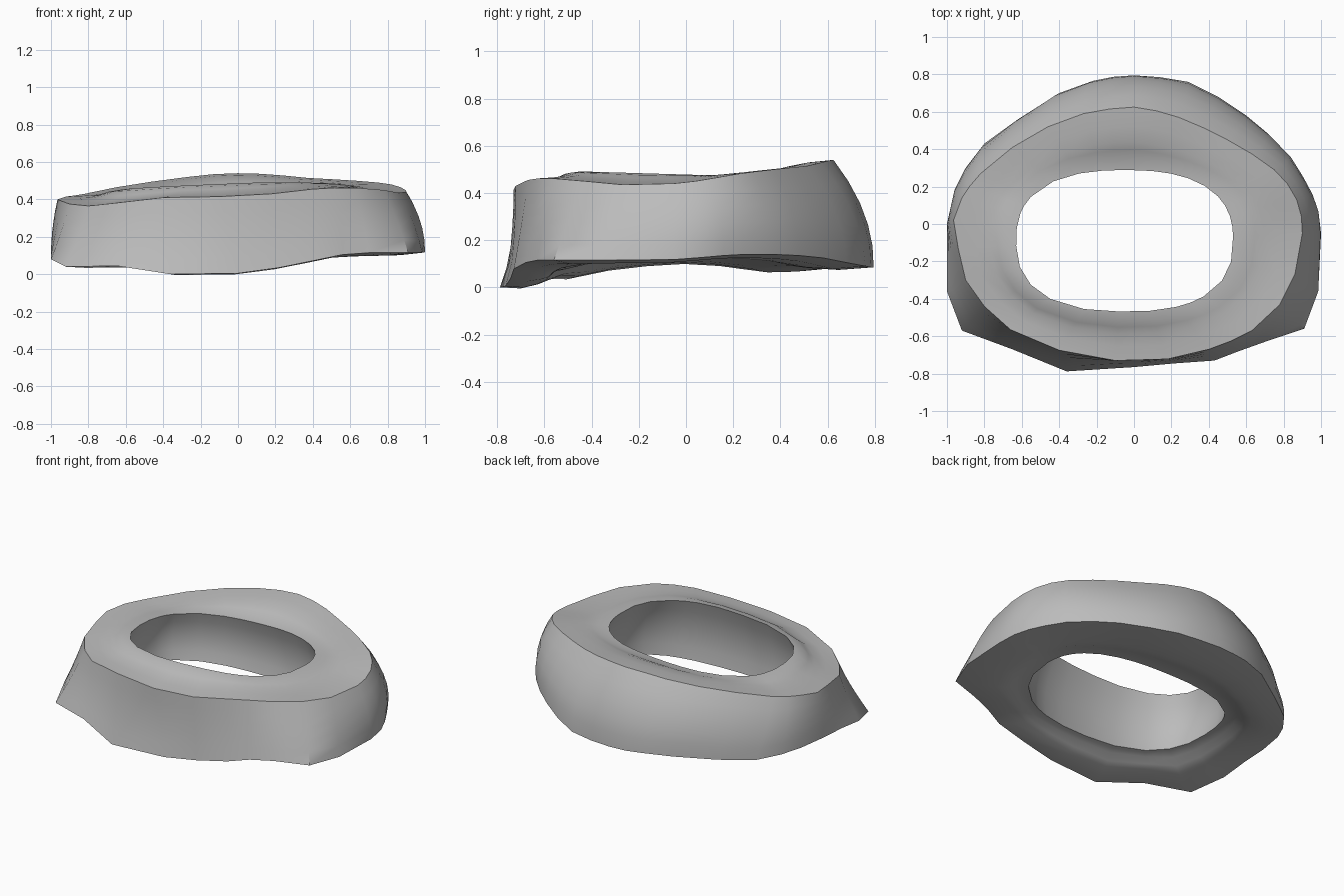
import bpy
import bmesh
import math
from mathutils import Vector

cube = bpy.data.objects.get("Cube")
if cube:
    bpy.data.objects.remove(cube, do_unlink=True)

# Outer outlines, counter-clockwise from the left side (+x)
LOWER_EDGE = [
    (1, -.05, .118), (.985, .07, .127), (.95, .16, .135), (.9, .25, .14),
    (.83, .365, .14), (.72, .48, .135), (.6, .58, .125), (.45, .68, .105),
    (.29, .76, .09), (.14, .785, .085), (0, .795, .085), (-.11, .787, .085),
    (-.22, .765, .09), (-.4, .7, .09), (-.62, .56, .075), (-.8, .43, .07),
    (-.9, .3, .085), (-.96, .18, .1), (-1, 0, .11), (-1, -.18, .1),
    (-1, -.36, .08), (-.92, -.57, .04), (-.65, -.67, .045), (-.36, -.788, 0),
    (0, -.765, .005), (.22, -.745, .035), (.43, -.73, .078), (.56, -.68, .105),
    (.7, -.63, .115), (.91, -.56, .115), (.985, -.36, .115)]
UPPER_EDGE = [
    (.9, -.05, .44), (.895, .04, .45), (.87, .13, .465), (.82, .215, .48),
    (.75, .29, .49), (.63, .375, .5), (.5, .45, .508), (.37, .515, .515),
    (.24, .57, .528), (.12, .605, .537), (0, .625, .54), (-.13, .615, .535),
    (-.27, .59, .52), (-.46, .52, .495), (-.65, .41, .465), (-.82, .27, .43),
    (-.88, .2, .42), (-.92, .14, .415), (-.965, .02, .4), (-.94, -.13, .39),
    (-.9, -.3, .375), (-.8, -.44, .365), (-.66, -.565, .38), (-.4, -.675, .41),
    (-.1, -.73, .415), (.18, -.722, .43), (.4, -.67, .455), (.52, -.625, .462),
    (.63, -.57, .462), (.78, -.43, .45), (.86, -.27, .435)]

HOLE_CENTRE = Vector((-.05, -.09, 0))
HOLE_X, HOLE_Y, HOLE_POWER = .58, .378, 2.5
FOOT_SHIFT = Vector((.025, -.01, 0))


def hole_point(toward, grow=1.0):
    """Point on the rounded-rectangle hole in the direction of another point."""
    d = toward - HOLE_CENTRE
    d.z = 0
    size = (abs(d.x / HOLE_X) ** HOLE_POWER + abs(d.y / HOLE_Y) ** HOLE_POWER) ** (1 / HOLE_POWER)
    return HOLE_CENTRE + d * (grow / size)


def step_blend(inner, outer, across, rise):
    """Blend in plan by one amount and in height by another."""
    p = inner.lerp(outer, across)
    p.z = inner.z + (outer.z - inner.z) * rise
    return p


def cross_section(low, high):
    """Closed loop of points through the ring at one station."""
    low, high = Vector(low), Vector(high)
    outward = Vector((low.x, low.y, 0)).normalized()
    bulge = max(-.008, .018 + .035 * low.y + .01 * low.x)
    wall = [low.lerp(high, t) + outward * 4 * bulge * t * (1 - t)
            for t in (0, .2, .4, .6, .8, 1)]

    rim = hole_point(high)
    rim.z = .472 + .04 * min(rim.x, .15) - .03 * rim.y
    foot = hole_point(high, 1.085) + FOOT_SHIFT
    foot.z = .142 - .25 * foot.y ** 2
    steps = ((.7, .87), (.45, .65), (.32, .42), (.2, .15))

    top = [step_blend(rim, high, a, r) for a, r in steps]
    base = [step_blend(foot, low, a, r) for a, r in reversed(steps)]
    for p in base[1:]:
        p.z -= .015

    # Hole wall, hollowed a little between its two rims
    inner_wall = [rim.lerp(foot, t) + outward * .12 * t * (1 - t)
                  for t in (0, .2, .4, .6, .8, 1)]
    return wall + top + inner_wall + base


# Ring body: cross-sections joined all the way round
bm = bmesh.new()
loops = [[bm.verts.new(p) for p in cross_section(a, b)]
         for a, b in zip(LOWER_EDGE, UPPER_EDGE)]
for i, loop in enumerate(loops):
    following = loops[(i + 1) % len(loops)]
    for j in range(len(loop)):
        k = (j + 1) % len(loop)
        bm.faces.new((loop[j], following[j], following[k], loop[k]))
bmesh.ops.recalc_face_normals(bm, faces=bm.faces)
mesh = bpy.data.meshes.new("ring_body")
bm.to_mesh(mesh)
bm.free()
ring = bpy.data.objects.new("ring_body", mesh)
bpy.context.collection.objects.link(ring)

# Plain grey material
grey = bpy.data.materials.new("plain_grey")
grey.use_nodes = True
colour = (.5, .5, .5, 1)
grey.diffuse_color = colour
grey.node_tree.nodes["Principled BSDF"].inputs["Base Color"].default_value = colour
mesh.materials.append(grey)

# Smooth walls with crisp rims
bpy.ops.object.select_all(action="DESELECT")
ring.select_set(True)
bpy.context.view_layer.objects.active = ring
bpy.ops.object.shade_smooth_by_angle(angle=math.radians(40))
